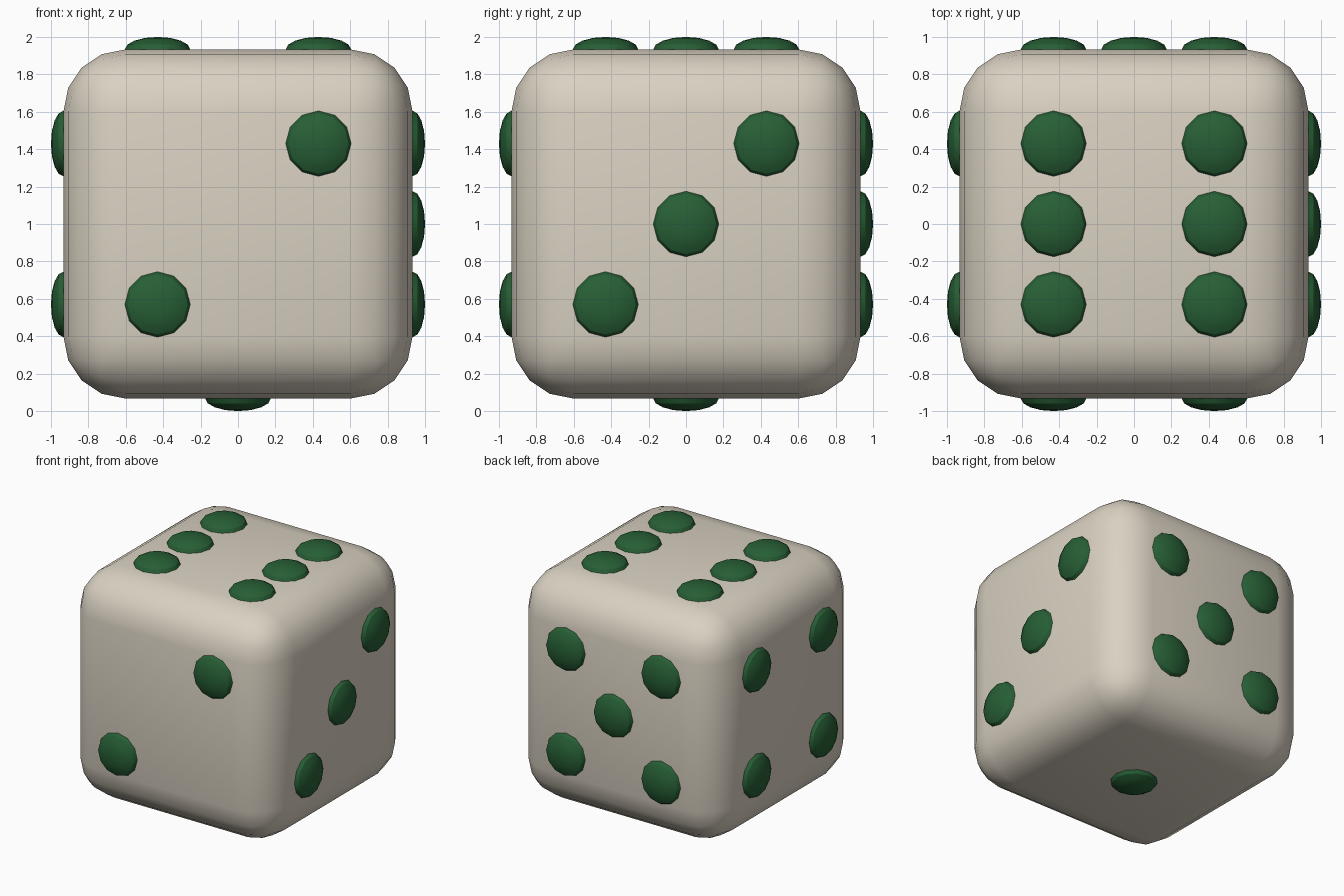
import bpy
import math
from mathutils import Vector

cube = bpy.data.objects.get("Cube")
if cube:
    bpy.data.objects.remove(cube, do_unlink=True)


def make_material(name, rgb):
    mat = bpy.data.materials.new(name)
    mat.use_nodes = True
    mat.diffuse_color = (*rgb, 1)
    mat.node_tree.nodes["Principled BSDF"].inputs["Base Color"].default_value = (*rgb, 1)
    return mat


ivory = make_material("ivory", (0.70, 0.64, 0.54))
green = make_material("dark green", (0.02, 0.115, 0.036))

HALF = 0.933       # half the width of the body
STEP = 0.43        # spacing of the pips
RADIUS = 0.175     # pip radius
BULGE = 1 - HALF   # pip height above the face
CENTRE = Vector((0, 0, 1))

# Rounded body
bpy.ops.mesh.primitive_cube_add(size=2 * HALF, location=CENTRE)
body = bpy.context.object
body.name = "body"
body.data.materials.append(ivory)
bevel = body.modifiers.new("rounded edges", "BEVEL")
bevel.width = 0.33
bevel.segments = 4
bpy.ops.object.modifier_apply(modifier=bevel.name)
bpy.ops.object.shade_smooth()

# Pip layouts on a face, in grid steps
one = [(0, 0)]
two = [(-1, -1), (1, 1)]
three = one + two
four = two + [(-1, 1), (1, -1)]
five = four + one
six = four + [(-1, 0), (1, 0)]

X, Y, Z = Vector((1, 0, 0)), Vector((0, 1, 0)), Vector((0, 0, 1))
# Face name: outward normal, horizontal axis, vertical axis, layout
faces = {
    "front": (-Y, X, Z, two),
    "back": (Y, X, Z, five),
    "left": (X, Y, Z, three),
    "right": (-X, Y, Z, four),
    "top": (Z, X, Y, six),
    "bottom": (-Z, X, Y, one),
}

# Domed pips, half sunk into each face
for face, (normal, across, up, layout) in faces.items():
    for number, (u, v) in enumerate(layout, 1):
        bpy.ops.mesh.primitive_uv_sphere_add(
            segments=12, ring_count=8, radius=1,
            location=CENTRE + normal * HALF + (across * u + up * v) * STEP,
            rotation=normal.to_track_quat("Z", "Y").to_euler())
        pip = bpy.context.object
        pip.name = f"{face}_pip_{number}"
        pip.scale = (RADIUS, RADIUS, BULGE)
        pip.data.materials.append(green)
        bpy.ops.object.transform_apply(location=False, rotation=False, scale=True)
        bpy.ops.object.shade_smooth_by_angle(angle=math.radians(30))
